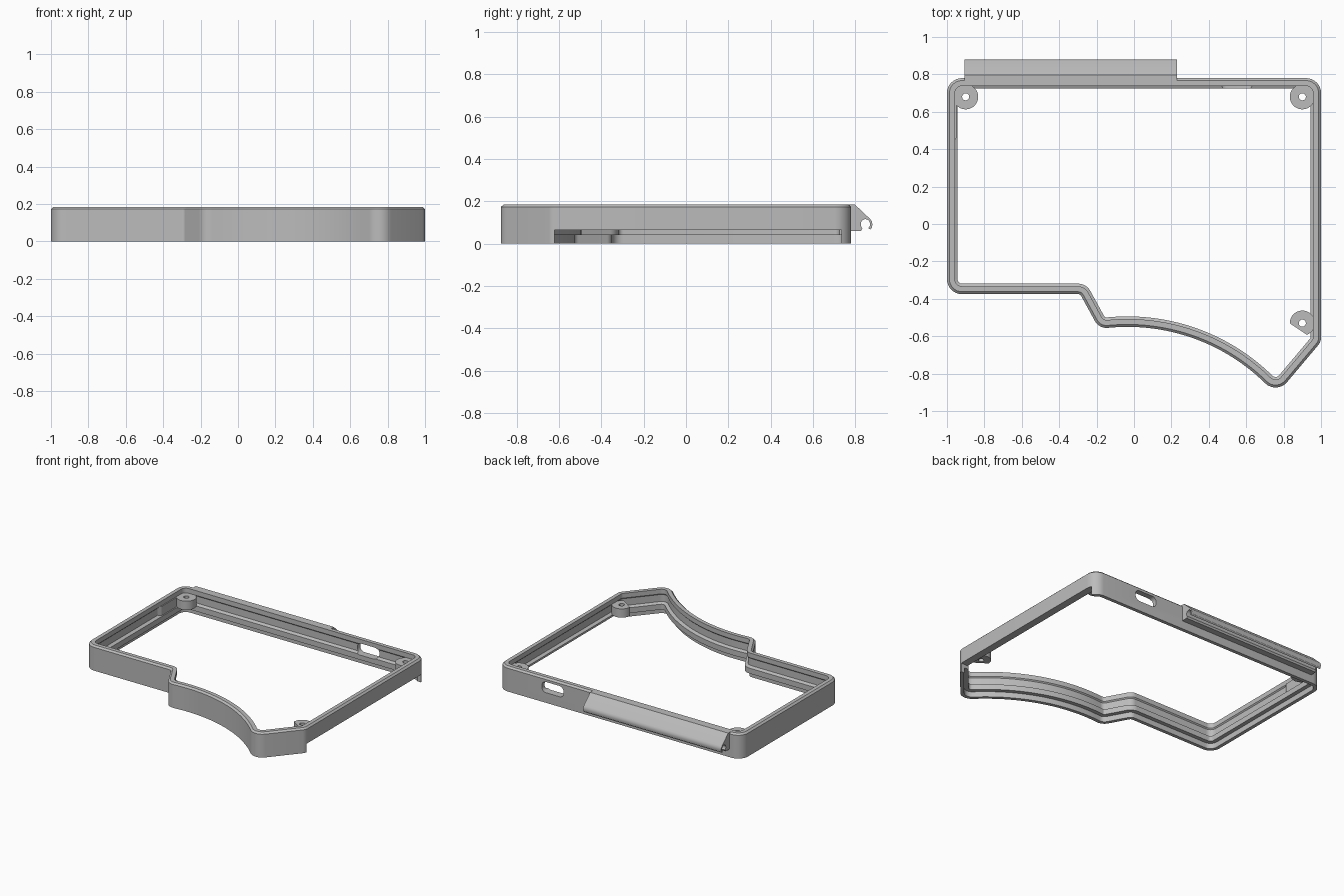
import bpy, bmesh, math
from mathutils import Vector

cube = bpy.data.objects.get("Cube")
if cube:
    bpy.data.objects.remove(cube, do_unlink=True)

GREY = (0.5, 0.5, 0.5, 1)
mat = bpy.data.materials.new("plain grey plastic")
mat.use_nodes = True
mat.diffuse_color = GREY
mat.node_tree.nodes["Principled BSDF"].inputs["Base Color"].default_value = GREY


def finish(name, bm):
    """Turn a bmesh into a grey object."""
    bmesh.ops.recalc_face_normals(bm, faces=bm.faces)
    mesh = bpy.data.meshes.new(name)
    bm.to_mesh(mesh)
    bm.free()
    mesh.materials.append(mat)
    obj = bpy.data.objects.new(name, mesh)
    bpy.context.collection.objects.link(obj)
    return obj


def fillet(corners, steps=8):
    """Round a closed outline given as (x, y, radius) corners."""
    out = []
    for i, (x, y, r) in enumerate(corners):
        p = Vector((x, y))
        if r == 0:
            out.append(p)
            continue
        a = (Vector(corners[i - 1][:2]) - p).normalized()
        b = (Vector(corners[(i + 1) % len(corners)][:2]) - p).normalized()
        half = a.angle(b) / 2
        centre = p + (a + b).normalized() * r / math.sin(half)
        start = p + a * r / math.tan(half) - centre
        end = p + b * r / math.tan(half) - centre
        sweep = math.atan2(start.cross(end), start.dot(end))
        for k in range(steps + 1):
            t = sweep * k / steps
            c, s = math.cos(t), math.sin(t)
            out.append(centre + Vector((c * start.x - s * start.y,
                                        s * start.x + c * start.y)))
    return out


def inset(path, d):
    """Offset a counter-clockwise closed path inward with mitred corners."""
    out = []
    for i, p in enumerate(path):
        u = (p - path[i - 1]).normalized()
        v = (path[(i + 1) % len(path)] - p).normalized()
        m = Vector((-u.y - v.y, u.x + v.x)).normalized()
        out.append(p + m * d / m.dot(Vector((-u.y, u.x))))
    return out


def prism(name, pts, lo, hi, axis="z"):
    """Extrude a flat outline from lo to hi along an axis."""
    place = {"x": lambda a, b, h: (h, a, b),
             "y": lambda a, b, h: (a, h, b),
             "z": lambda a, b, h: (a, b, h)}[axis]
    bm = bmesh.new()
    ends = [[bm.verts.new(place(p[0], p[1], h)) for p in pts] for h in (lo, hi)]
    for loop in ends:
        bm.faces.new(loop)
    for i in range(len(pts)):
        bm.faces.new((ends[0][i - 1], ends[0][i], ends[1][i], ends[1][i - 1]))
    return finish(name, bm)


def carve(obj, cutter):
    mod = obj.modifiers.new("cut", "BOOLEAN")
    mod.operation = "DIFFERENCE"
    mod.solver = "EXACT"
    mod.object = cutter
    select(obj)
    bpy.ops.object.modifier_apply(modifier=mod.name)
    bpy.data.objects.remove(cutter, do_unlink=True)


def select(obj):
    bpy.ops.object.select_all(action="DESELECT")
    obj.select_set(True)
    bpy.context.view_layer.objects.active = obj


def circle(cx, cy, r, n=32):
    return [(cx + r * math.cos(2 * math.pi * k / n),
             cy + r * math.sin(2 * math.pi * k / n)) for k in range(n)]


def rect(x0, y0, x1, y1, r=0):
    return fillet([(x0, y0, r), (x1, y0, r), (x1, y1, r), (x0, y1, r)])


# Frame outline: straight walls, a step and a long concave arc at the front
ARC_X, ARC_Y, ARC_R = -0.035, -1.6, 1.05
ARC_START, ARC_END, ARC_STEPS = -0.11, 0.68, 28
arc = []
for k in range(ARC_STEPS + 1):
    x = ARC_START + (ARC_END - ARC_START) * k / ARC_STEPS
    arc.append((x, ARC_Y + math.sqrt(ARC_R ** 2 - (x - ARC_X) ** 2), 0))
outline = fillet([(-1, 0.78, 0.08), (-1, -0.375, 0.08), (-0.288, -0.375, 0.02),
                  (-0.187, -0.559, 0.07)] + arc +
                 [(0.763, -0.911, 0.08), (1, -0.63, 0.065), (1, 0.78, 0.08)])

# Wall section as (inward distance, height): chamfered rim, groove, plate ledge
section = [(0, 0), (0, 0.173), (0.013, 0.185), (0.042, 0.185), (0.042, 0.15),
           (0.034, 0.142), (0.034, 0.09), (0.056, 0.08), (0.056, 0.04),
           (0.026, 0.04), (0.026, 0)]
bm = bmesh.new()
rings = [[bm.verts.new((p.x, p.y, z)) for p in inset(outline, d)] for d, z in section]
for j in range(len(rings)):
    a, b = rings[j - 1], rings[j]
    for i in range(len(outline)):
        bm.faces.new((a[i - 1], a[i], b[i], b[i - 1]))
frame = finish("case_frame", bm)

# Long open slot under the left wall and a port opening in the back wall
carve(frame, prism("slot_cutter", rect(0.92, -0.62, 1.1, 0.735), -0.1, 0.065))
carve(frame, prism("port_cutter", rect(0.46, 0.075, 0.64, 0.155, 0.035), 0.6, 0.9, "y"))

# Screw bosses in three corners; the front one has a trimmed side
parts = [frame]
trim = Vector((-0.555, -0.832))
for name, x, y in (("back_right_boss", -0.9, 0.68), ("back_left_boss", 0.9, 0.68),
                   ("front_left_boss", 0.9, -0.53)):
    centre = Vector((x, y))
    pts = []
    for p in circle(x, y, 0.067, 40):
        p = Vector(p)
        if y < 0:
            p -= trim * max(0, (p - centre).dot(trim) - 0.038)
        pts.append(p)
    boss = prism(name, pts, 0.085, 0.15)
    carve(boss, prism("hole_cutter", circle(x, y, 0.019, 20), 0, 0.3))
    parts.append(boss)

# Plain thickened stretch inside the right wall
parts.append(prism("right_wall_pad", [(-0.97, 0.43), (-0.95, 0.46), (-0.95, 0.74),
                                      (-0.97, 0.74)], 0.045, 0.15))

# Hooked clip rail along the back: sloped top and a round groove open below
groove = [(0.847 + 0.022 * math.cos(t), 0.092 + 0.024 * math.sin(t))
          for t in (math.radians(-50 + 280 * k / 16) for k in range(17))]
hook = [(0.76, 0.061), (0.76, 0.185), (0.797, 0.185), (0.87, 0.116), (0.878, 0.105),
        (0.88, 0.09), (0.877, 0.075), (0.869, 0.067)] + groove + [(0.826, 0.061)]
parts.append(prism("clip_rail", hook, -0.905, 0.23, "x"))

for obj in parts:
    select(obj)
    bpy.ops.object.shade_smooth_by_angle(angle=math.radians(30))
